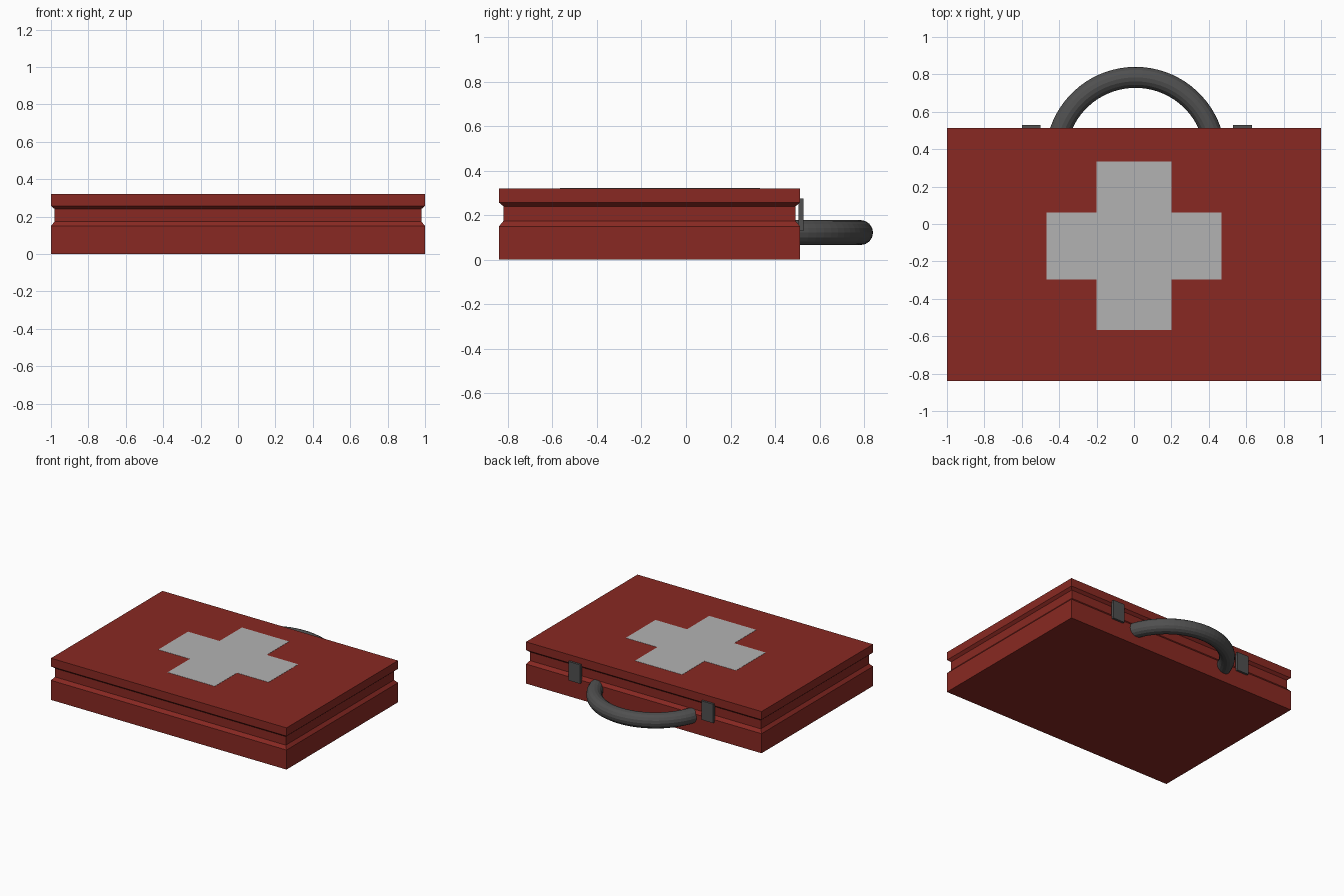
import bpy, bmesh, math
from mathutils import Vector

if "Cube" in bpy.data.objects:
    bpy.data.objects.remove(bpy.data.objects["Cube"])


def material(name, color):
    mat = bpy.data.materials.new(name)
    mat.diffuse_color = color
    mat.use_nodes = True
    mat.node_tree.nodes["Principled BSDF"].inputs["Base Color"].default_value = mat.diffuse_color
    return mat


red = material("red_paint", (0.25, 0.022, 0.016, 1))
white = material("pale_cross", (0.45, 0.45, 0.45, 1))
dark = material("dark_plastic", (0.08, 0.08, 0.08, 1))


def finish(bm, name, mat):
    bmesh.ops.recalc_face_normals(bm, faces=bm.faces)
    mesh = bpy.data.meshes.new(name)
    bm.to_mesh(mesh)
    bm.free()
    mesh.materials.append(mat)
    obj = bpy.data.objects.new(name, mesh)
    bpy.context.collection.objects.link(obj)
    return obj


def loft(rings, name, mat):
    """Skin a list of closed point rings and cap both ends."""
    bm = bmesh.new()
    loops = [[bm.verts.new(p) for p in ring] for ring in rings]
    for a, b in zip(loops, loops[1:]):
        for i in range(len(a)):
            j = (i + 1) % len(a)
            bm.faces.new((a[i], a[j], b[j], b[i]))
    bm.faces.new(loops[0])
    bm.faces.new(loops[-1])
    return finish(bm, name, mat)


def rect(x0, x1, y0, y1, z):
    return [(x0, y0, z), (x1, y0, z), (x1, y1, z), (x0, y1, z)]


# Case: rectangular outline with a chamfered groove round the sides
profile = [(0, 0), (0, 0.15), (0.02, 0.174), (0.02, 0.24), (0, 0.257), (0, 0.32)]
loft([rect(-1 + d, 1 - d, -0.84 + d, 0.512 - d, z) for d, z in profile],
     "case", red)

# Cross: thin inlay on the lid
w, h = 0.2, 0.468
y0, y1, y2, y3 = -0.567, -0.298, 0.062, 0.333
outline = [(-w, y0), (w, y0), (w, y1), (h, y1), (h, y2), (w, y2),
           (w, y3), (-w, y3), (-w, y2), (-h, y2), (-h, y1), (-w, y1)]
loft([[(x, y, z) for x, y in outline] for z in (0.319, 0.3215)],
     "lid_cross", white)

# Latches on the back
for side, x in (("left", -0.55), ("right", 0.58)):
    loft([rect(x - 0.05, x + 0.05, 0.505, 0.528, z) for z in (0.13, 0.275)],
         side + "_latch", dark)

# Handle: arc of a torus whose ends sink into the case
center, major, minor = Vector((0.008, 0.358, 0.122)), 0.426, 0.056
start, steps, sides = math.radians(14), 32, 16
rings = []
for i in range(steps + 1):
    a = start + (math.pi - 2 * start) * i / steps
    out = Vector((math.cos(a), math.sin(a), 0))
    rings.append([center + out * (major + minor * math.cos(t))
                  + Vector((0, 0, minor * math.sin(t)))
                  for t in (2 * math.pi * k / sides for k in range(sides))])
loft(rings, "handle", dark)
